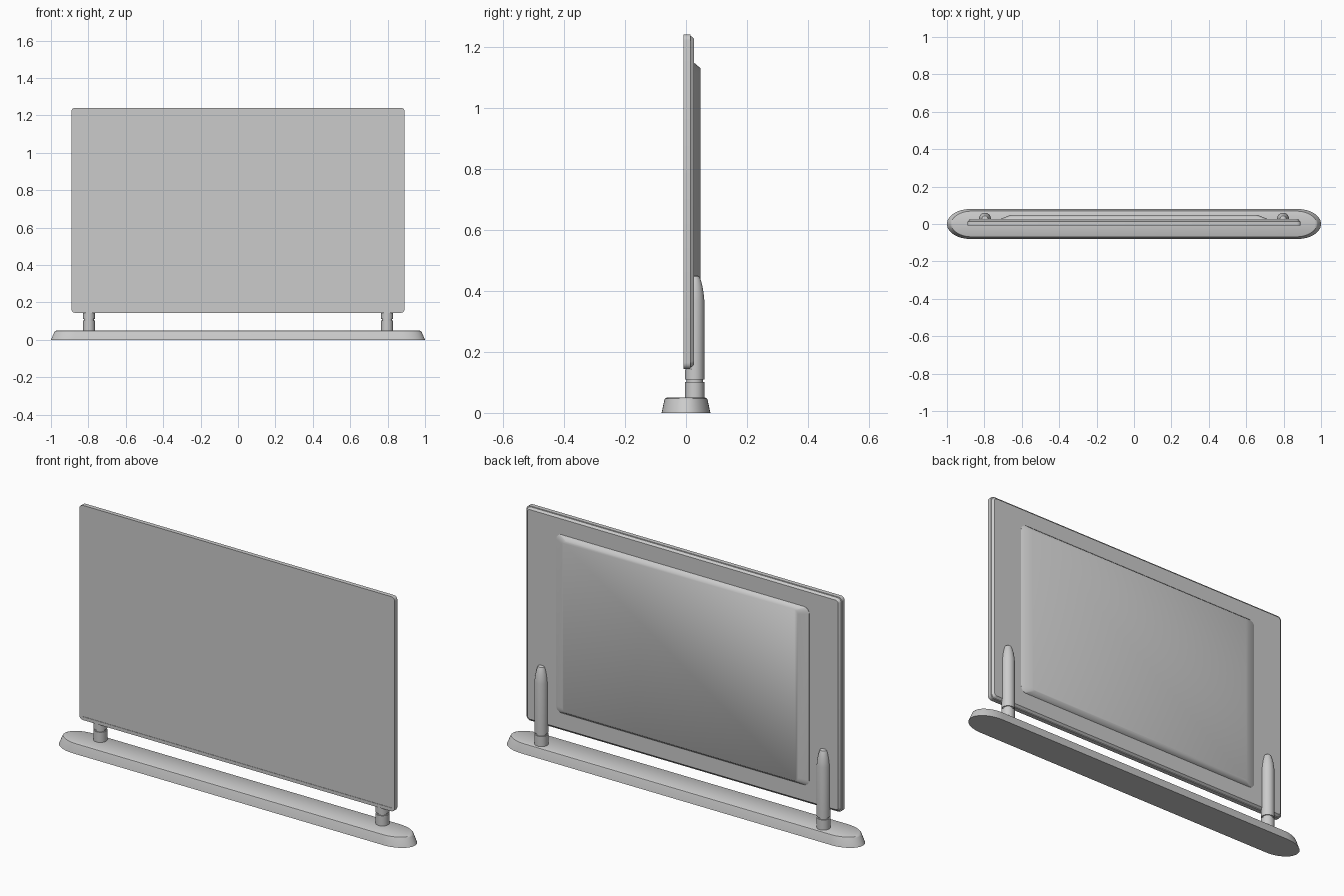
import bpy, bmesh
from math import pi, cos, sin

cube = bpy.data.objects.get("Cube")
if cube:
    bpy.data.objects.remove(cube)

grey = bpy.data.materials.new("light grey")
grey.use_nodes = True
colour = (0.6, 0.6, 0.6, 1)
grey.diffuse_color = colour
grey.node_tree.nodes["Principled BSDF"].inputs["Base Color"].default_value = colour


def finish(name, bm, angle=30):
    bmesh.ops.recalc_face_normals(bm, faces=bm.faces)
    mesh = bpy.data.meshes.new(name)
    bm.to_mesh(mesh)
    bm.free()
    obj = bpy.data.objects.new(name, mesh)
    bpy.context.collection.objects.link(obj)
    mesh.materials.append(grey)
    bpy.ops.object.select_all(action='DESELECT')
    obj.select_set(True)
    bpy.context.view_layer.objects.active = obj
    bpy.ops.object.shade_smooth_by_angle(angle=angle * pi / 180)
    return obj


def outline(w, h, rx, rz, n):
    """Rectangle of half sizes w, h with elliptical corners."""
    pts = []
    for q, (sx, sz) in enumerate([(1, 1), (-1, 1), (-1, -1), (1, -1)]):
        for i in range(n + 1):
            a = (q + i / n) * pi / 2
            pts.append((sx * (w - rx) + rx * cos(a), sz * (h - rz) + rz * sin(a)))
    return pts


def loft(name, loops, angle=30):
    """Skin equal-length loops and cap both ends."""
    bm = bmesh.new()
    rings = [[bm.verts.new(p) for p in loop] for loop in loops]
    for a, b in zip(rings, rings[1:]):
        for i in range(len(a)):
            j = (i + 1) % len(a)
            bm.faces.new((a[i], a[j], b[j], b[i]))
    bm.faces.new(rings[0])
    bm.faces.new(rings[-1])
    bmesh.ops.remove_doubles(bm, verts=bm.verts, dist=1e-5)
    return finish(name, bm, angle)


MID = 0.692


def upright(w, h, r, y, n=4):
    return [(x, y, z + MID) for x, z in outline(w, h, r, r, n)]


# Screen housing: shallow recessed front, straight rim, chamfered back
W, H = 0.891, 0.548
loft("screen_housing", [
    upright(W - 0.017, H - 0.017, 0.003, -0.006),
    upright(W - 0.017, H - 0.017, 0.003, -0.008),
    upright(W, H, 0.02, -0.008),
    upright(W, H, 0.02, 0.014),
    upright(W - 0.004, H - 0.004, 0.02, 0.015),
    upright(W - 0.013, H - 0.013, 0.015, 0.026)])

# Raised back cover with sloping sides
loft("back_cover", [
    upright(0.715, 0.455, 0.03, 0.02),
    upright(0.715, 0.455, 0.03, 0.027),
    upright(0.665, 0.438, 0.02, 0.047)], 50)


# Long foot with rounded ends
def flat(inset, z):
    return [(x, y, z) for x, y in outline(1 - inset * 2, 0.08 - inset,
                                          0.125 - inset, 0.0799 - inset, 14)]


loft("base", [flat(0, 0), flat(0.001, 0.004), flat(0.009, 0.042),
              flat(0.011, 0.047), flat(0.016, 0.05)], 35)

# Pair of posts: collar, groove and bullet-shaped upper part
profile = [(0.032, 0.045), (0.032, 0.102), (0.027, 0.102), (0.027, 0.11),
           (0.032, 0.11), (0.032, 0.37), (0.030, 0.39), (0.026, 0.415),
           (0.020, 0.437), (0.016, 0.447), (0.010, 0.45)]
for side, name in ((1, "left_post"), (-1, "right_post")):
    rings = []
    for r, z in profile:
        ring = []
        for i in range(32):
            a = i * pi / 16
            y = 0.028 + r * sin(a)
            # the upper part is flattened where it meets the housing
            if z > 0.13:
                y = max(y, 0.018)
            ring.append((side * 0.797 + r * cos(a), y, z))
        rings.append(ring)
    # start the flattening just below the housing
    step = [(x, y, 0.143) for x, y, z in rings[4]]
    cut = [(x, max(y, 0.018), 0.143) for x, y, z in rings[4]]
    loft(name, rings[:5] + [step, cut] + rings[5:])
